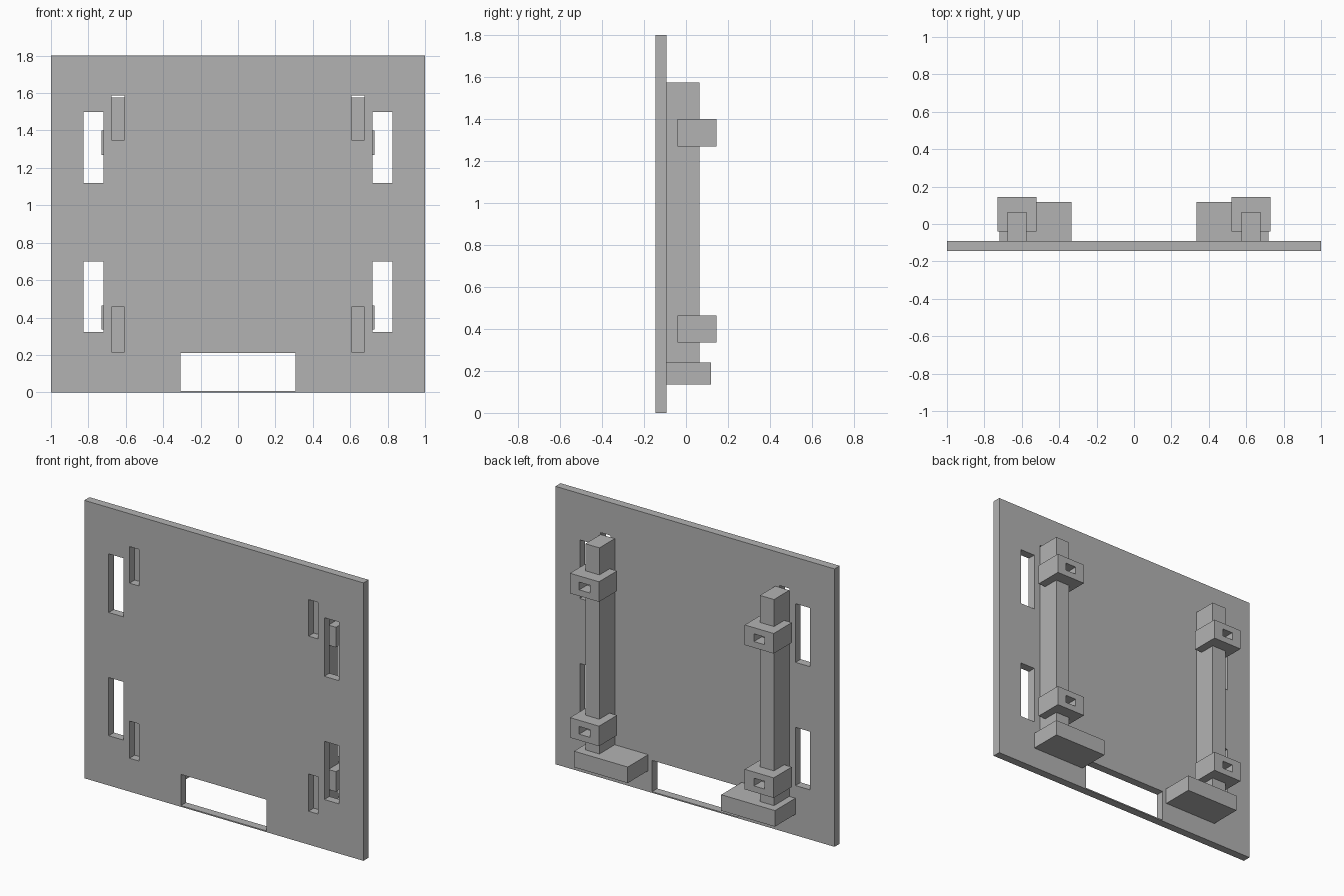
import bpy
import bmesh
from mathutils import Vector

if "Cube" in bpy.data.objects:
    bpy.data.objects.remove(bpy.data.objects["Cube"], do_unlink=True)

# Single flat colour
grey = bpy.data.materials.new("mid grey")
grey.use_nodes = True
rgba = (0.45, 0.45, 0.45, 1)
grey.diffuse_color = rgba
grey.node_tree.nodes["Principled BSDF"].inputs["Base Color"].default_value = rgba


def make_boxes(name, boxes):
    """One object made of boxes, each given as (x range, y range, z range)."""
    bm = bmesh.new()
    for ranges in boxes:
        lo = Vector([min(r) for r in ranges])
        hi = Vector([max(r) for r in ranges])
        verts = bmesh.ops.create_cube(bm, size=1)["verts"]
        for v in verts:
            v.co = (lo + hi) / 2 + v.co * (hi - lo)
    mesh = bpy.data.meshes.new(name)
    bm.to_mesh(mesh)
    bm.free()
    mesh.materials.append(grey)
    obj = bpy.data.objects.new(name, mesh)
    bpy.context.collection.objects.link(obj)
    return obj


def cut(obj, boxes):
    """Cut box-shaped openings through an object."""
    cutter = make_boxes("opening_cutter", boxes)
    cutter.hide_render = True
    mod = obj.modifiers.new("openings", "BOOLEAN")
    mod.operation = "DIFFERENCE"
    mod.solver = "EXACT"
    mod.object = cutter
    bpy.context.view_layer.objects.active = obj
    bpy.ops.object.modifier_apply(modifier=mod.name)
    bpy.data.objects.remove(cutter, do_unlink=True)


def flip(x_range, side):
    return tuple(side * x for x in x_range)


front, back = -0.145, -0.092
through = (front - 0.1, back + 0.1)
post_back = 0.065

# Flat panel with a bottom opening, wide windows and narrow slots
panel = make_boxes("panel", [((-1, 1), (front, back), (0, 1.8))])
openings = [((-0.307, 0.307), through, (0.008, 0.21))]
for side in (1, -1):
    for z in ((1.12, 1.5), (0.322, 0.699)):
        openings.append((flip((0.72, 0.825), side), through, z))
    for z in ((1.35, 1.587), (0.216, 0.457)):
        openings.append((flip((0.607, 0.676), side), through, z))
cut(panel, openings)

# Post, foot and two clamps on each side
for side, label in ((1, "left"), (-1, "right")):
    make_boxes(label + "_post",
               [(flip((0.575, 0.676), side), (back, post_back), (0.24, 1.575))])
    make_boxes(label + "_foot",
               [(flip((0.335, 0.72), side), (back, 0.118), (0.136, 0.24))])
    for level, z in (("upper", 1.335), ("lower", 0.4)):
        clamp = make_boxes(f"{label}_{level}_clamp",
                           [(flip((0.522, 0.73), side), (-0.04, 0.145),
                             (z - 0.065, z + 0.065))])
        # Small square socket in the back face
        cut(clamp, [(flip((0.588, 0.664), side), (post_back, 0.2),
                     (z - 0.025, z + 0.025))])
